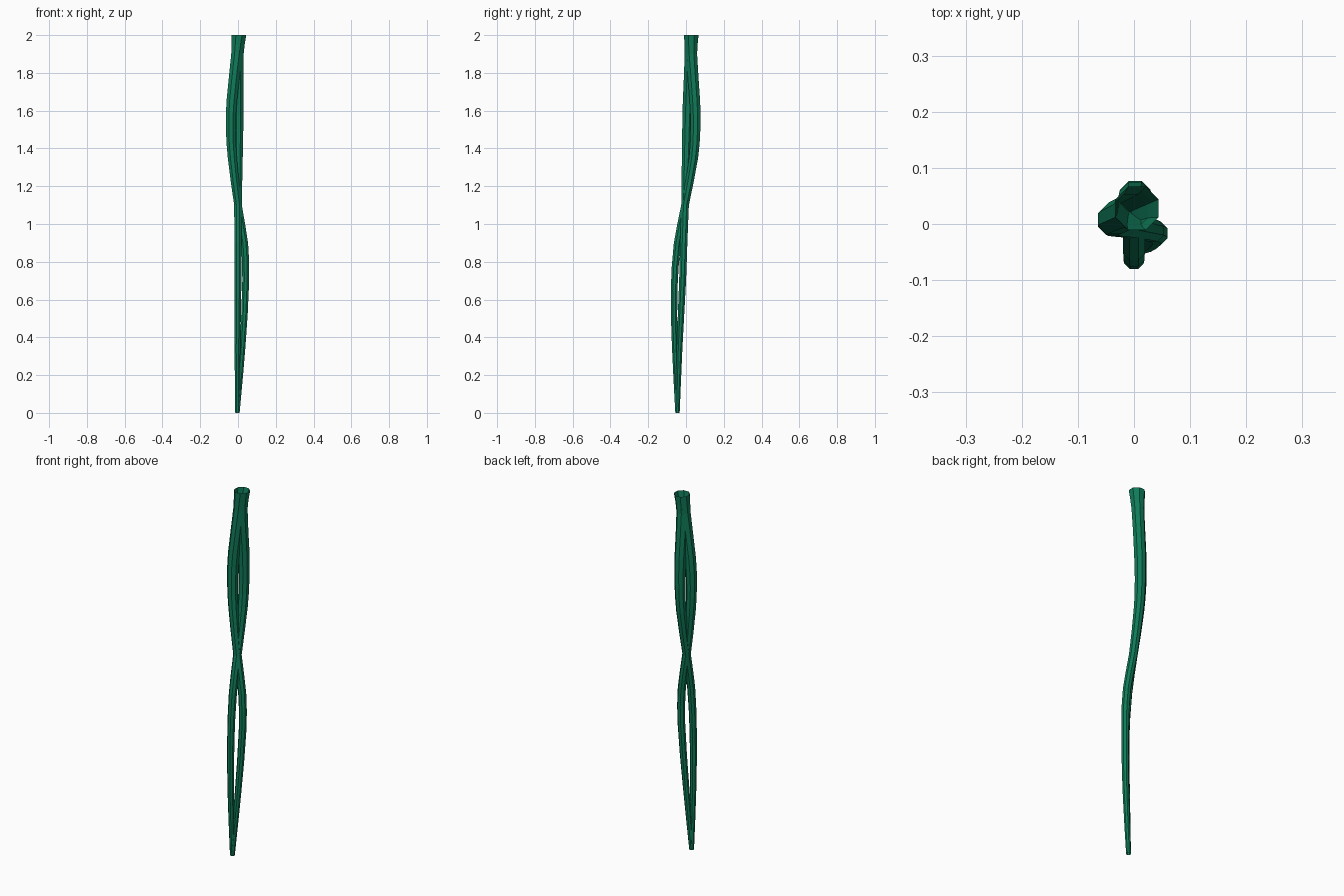
import bpy, bmesh, math
from mathutils import Vector

if "Cube" in bpy.data.objects:
    bpy.data.objects.remove(bpy.data.objects["Cube"])

SIDES = 8
green = bpy.data.materials.new("stem_green")
green.diffuse_color = (0.005, 0.2, 0.1, 1)
green.use_nodes = True
green.node_tree.nodes["Principled BSDF"].inputs["Base Color"].default_value = green.diffuse_color


def spline(keys, steps):
    """Smooth path through (x, y, z, radius) keys."""
    pts = [Vector(k) for k in keys]
    pts = [2 * pts[0] - pts[1]] + pts + [2 * pts[-1] - pts[-2]]
    out = []
    for i in range(1, len(pts) - 2):
        a, b, c, d = pts[i - 1:i + 3]
        ha, hb, hc = b.z - a.z, c.z - b.z, d.z - c.z
        m1 = (c - a) / (ha + hb) * hb
        m2 = (d - b) / (hb + hc) * hb
        for s in range(steps):
            t = s / steps
            out.append(b * (2*t**3 - 3*t**2 + 1) + m1 * (t**3 - 2*t**2 + t)
                       + c * (3*t**2 - 2*t**3) + m2 * (t**3 - t**2))
    return out + [pts[-2]]


def stem(name, keys):
    """Open tapered tube with level rings along the path."""
    bm = bmesh.new()
    rings = []
    for x, y, z, r in spline(keys, 2):
        r /= math.cos(math.pi / SIDES) ** 0.5
        rings.append([bm.verts.new((x + r * math.cos(math.tau * (k + 0.5) / SIDES),
                                    y + r * math.sin(math.tau * (k + 0.5) / SIDES), z))
                      for k in range(SIDES)])
    for lo, hi in zip(rings, rings[1:]):
        for k in range(SIDES):
            n = (k + 1) % SIDES
            bm.faces.new((lo[k], lo[n], hi[n], hi[k]))
    mesh = bpy.data.meshes.new(name)
    bm.to_mesh(mesh)
    bm.free()
    mesh.materials.append(green)
    obj = bpy.data.objects.new(name, mesh)
    bpy.context.collection.objects.link(obj)


# strand swaying side to side
stem("side_stem", [
    (-0.003, -0.045, 0.0, 0.012), (0.024, -0.034, 0.35, 0.016),
    (0.041, -0.018, 0.7, 0.019), (0.034, -0.012, 0.9, 0.020),
    (0.0, -0.005, 1.1, 0.021), (-0.03, 0.002, 1.35, 0.025),
    (-0.038, 0.006, 1.5, 0.027), (-0.033, 0.011, 1.65, 0.029),
    (-0.006, 0.023, 1.9, 0.031), (0.005, 0.028, 2.0, 0.04)])

# strand swaying front to back
stem("front_back_stem", [
    (-0.003, -0.045, 0.0, 0.012), (-0.003, -0.059, 0.35, 0.016),
    (0.0, -0.063, 0.65, 0.018), (0.0, -0.045, 0.9, 0.020),
    (0.0, -0.005, 1.1, 0.021), (0.001, 0.04, 1.35, 0.025),
    (0.002, 0.05, 1.5, 0.027), (0.002, 0.047, 1.65, 0.029),
    (0.0, 0.029, 1.9, 0.031), (0.005, 0.028, 2.0, 0.04)])
